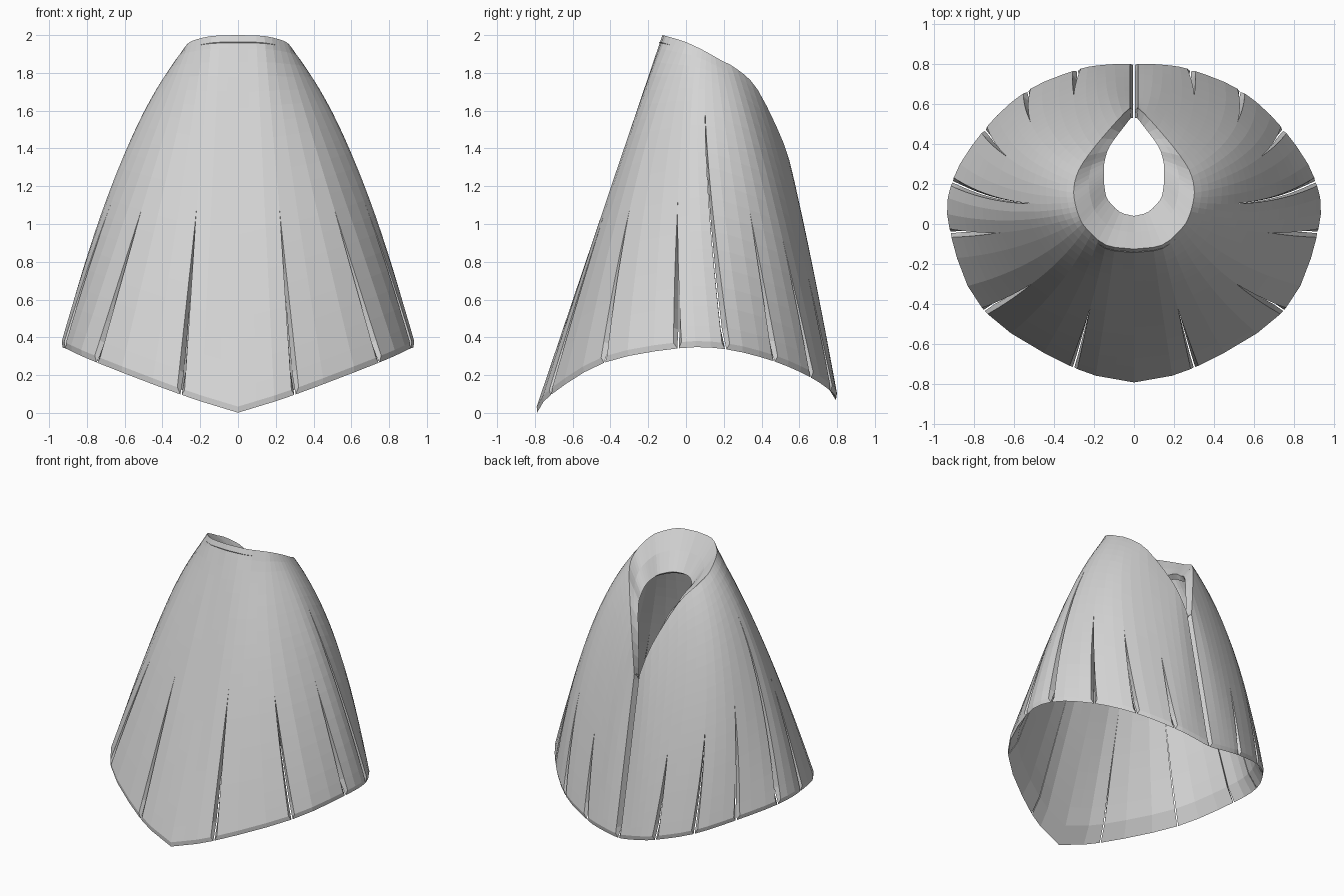
import bpy, bmesh
from mathutils import Vector as V

cube = bpy.data.objects.get("Cube")
if cube:
    bpy.data.objects.remove(cube, do_unlink=True)

mat = bpy.data.materials.new("light_grey_cloth")
mat.use_nodes = True
grey = (0.66, 0.66, 0.66, 1)
mat.diffuse_color = grey
mat.node_tree.nodes["Principled BSDF"].inputs["Base Color"].default_value = grey

# Left half, front to back: hem, collar rim, inner lip, bulge, slit top height
COLUMNS = [
    ((0, -.8, .005), (0, -.125, 2), (0, .04, 1.75), (0, 0, 0), 0),
    ((.305, -.725, .1), (.14, -.105, 1.995), (.07, .06, 1.75), (0, -.04, 0), 1.03),
    ((.755, -.44, .27), (.24, -.02, 1.97), (.13, .12, 1.74), (0, -.12, 0), 1.06),
    ((.925, -.045, .345), (.275, .04, 1.945), (.145, .17, 1.73), (.1, -.08, .05), 1.06),
    ((.915, .215, .34), (.295, .11, 1.91), (.15, .22, 1.72), (.14, -.08, .12), 1.57),
    ((.75, .475, .275), (.3, .18, 1.87), (.15, .27, 1.7), (.2, 0, .1), 1.03),
    ((.535, .67, .19), (.275, .27, 1.82), (.145, .32, 1.66), (.2, .02, .1), .86),
    ((.285, .775, .12), (.2, .38, 1.71), (.12, .39, 1.6), (.11, .03, .08), .72),
    ((.14, .8, .09), (.08, .52, 1.42), (.05, .485, 1.36), (.05, .02, .03), 0),
    ((.02, .805, .07), (.02, .58, 1.2), (.015, .53, 1.17), (0, 0, 0), 0),
]
ROWS, LIP_ROWS, STEPS = 20, 2, 3
THICKNESS, HEM_THICKNESS, HEM_CHAMFER = 0.04, 0.012, 0.03
OUTER_GAP, INNER_GAP = 0.022, 0.004


def meridian(hem, rim, lip, bulge, _):
    """Curved line from hem to collar rim, then folding in to the lip."""
    a, b, c = V(hem), V(rim), V(lip)
    ctrl = a.lerp(b, 0.65) + V(bulge)
    pts = []
    for i in range(ROWS + 1):
        t = i / ROWS
        pts.append(a * (1 - t) ** 2 + ctrl * 2 * t * (1 - t) + b * t * t)
    return pts + [b.lerp(c, (i + 1) / LIP_ROWS) for i in range(LIP_ROWS)]


def spline(p, q, r, s, t):
    return (q * 2 + (r - p) * t + (p * 2 - q * 5 + r * 4 - s) * t * t
            + (q * 3 - p - r * 3 + s) * t ** 3) / 2


def inside_of(skin):
    """Inner face of the cloth, thinning toward the hem."""
    result = []
    for u, line in enumerate(skin):
        before, after = skin[max(u - 1, 0)], skin[min(u + 1, len(skin) - 1)]
        inner = []
        for v, p in enumerate(line):
            up = line[min(v + 1, len(line) - 1)] - line[max(v - 1, 0)]
            n = (after[v] - before[v]).cross(up)
            if u == 0:
                n.x = 0
            inner.append(p - n.normalized() * (THICKNESS if v else HEM_THICKNESS))
        result.append(inner)
    for p in result[-1]:
        p.x = INNER_GAP
    return result


def slit_taper(line, top):
    """Slit width factor per row: one at the hem, zero above the slit."""
    base = line[0].z
    return [max(0, 1 - (p.z - base) / (top - base)) if top else 0 for p in line]


def shifted(line, neighbour, taper, gap):
    return [p + (n - p).normalized() * gap * k for p, n, k in zip(line, neighbour, taper)]


# Smooth skin through the columns, and its inner face
lines = [meridian(*c) for c in COLUMNS]
ahead = [a * 2 - b for a, b in zip(lines[0], lines[1])]
padded = [ahead] + lines + [lines[-1]]
skin = []
for i in range(len(lines) - 1):
    for j in range(STEPS):
        skin.append([spline(*pts, j / STEPS) for pts in zip(*padded[i:i + 4])])
skin.append(lines[-1])
lining = inside_of(skin)
for line in skin:
    line[0] = line[0] + (line[1] - line[0]).normalized() * HEM_CHAMFER

# Panels between slits, with sloping slit walls and a chamfered hem
bm = bmesh.new()
last = len(lines) - 2
for i in range(last + 1):
    first, end = i * STEPS, (i + 1) * STEPS
    tapers = (slit_taper(lining[first], COLUMNS[i][4]), slit_taper(lining[end], COLUMNS[i + 1][4]))
    grids = []
    for source, gap in ((skin, OUTER_GAP), (lining, INNER_GAP)):
        panel = source[first:end + 1]
        left = shifted(panel[0], panel[1], tapers[0], gap)
        right = shifted(panel[-1], panel[-2], tapers[1], gap)
        panel = [left] + panel[1:-1] + [right]
        grids.append([[bm.verts.new(p) for p in line] for line in panel])
    outer, inner = grids
    for j in range(STEPS):
        a, b, c, d = outer[j], outer[j + 1], inner[j], inner[j + 1]
        for k in range(len(a) - 1):
            bm.faces.new((a[k], b[k], b[k + 1], a[k + 1]))
            bm.faces.new((c[k], c[k + 1], d[k + 1], d[k]))
        bm.faces.new((c[0], d[0], b[0], a[0]))
        bm.faces.new((a[-1], b[-1], d[-1], c[-1]))
    for k in range(ROWS + LIP_ROWS):
        if tapers[0][k] > 0:
            o, n = outer[0], inner[0]
            bm.faces.new((o[k], o[k + 1], n[k + 1], n[k]))
        if tapers[1][k] > 0 or i == last:
            o, n = outer[-1], inner[-1]
            bm.faces.new((n[k], n[k + 1], o[k + 1], o[k]))
bmesh.ops.remove_doubles(bm, verts=bm.verts, dist=0.0005)

mesh = bpy.data.meshes.new("slitted_cape")
bm.to_mesh(mesh)
bm.free()
mesh.materials.append(mat)
cape = bpy.data.objects.new("slitted_cape", mesh)
bpy.context.collection.objects.link(cape)

# Right half
mirror = cape.modifiers.new("mirror", "MIRROR")
mirror.merge_threshold = 0.001
